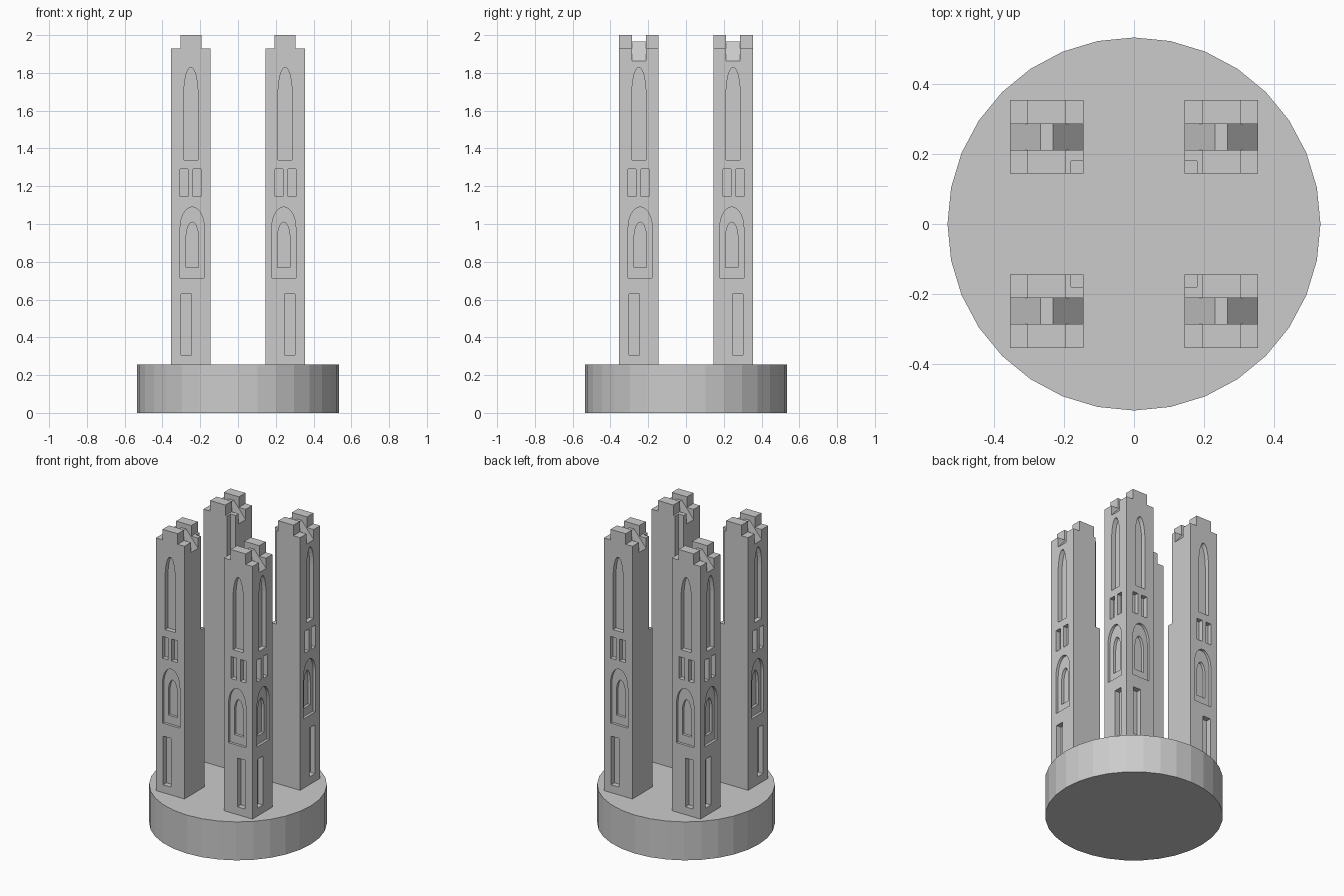
import bpy, bmesh, math
from mathutils import Matrix

cube = bpy.data.objects.get("Cube")
if cube:
    bpy.data.objects.remove(cube, do_unlink=True)

stone = bpy.data.materials.new("grey_stone")
stone.use_nodes = True
grey = (0.6, 0.6, 0.6, 1.0)
stone.diffuse_color = grey
stone.node_tree.nodes["Principled BSDF"].inputs["Base Color"].default_value = grey

LO, HI, MID = 0.1445, 0.3545, 0.2495   # tower footprint, same in x and y
BASE_TOP, TOP, SHOULDER = 0.255, 2.0, 1.93


def add_object(name, bm):
    bmesh.ops.recalc_face_normals(bm, faces=bm.faces)
    mesh = bpy.data.meshes.new(name)
    bm.to_mesh(mesh)
    bm.free()
    mesh.materials.append(stone)
    obj = bpy.data.objects.new(name, mesh)
    bpy.context.collection.objects.link(obj)
    return obj


def prism(name, outline, start, end, axis):
    """Extrude an upright outline (across, height) along the x or y axis."""
    bm = bmesh.new()
    place = (lambda u, v, t: (t, u, v)) if axis == "x" else (lambda u, v, t: (u, t, v))
    face = bm.faces.new([bm.verts.new(place(u, v, start)) for u, v in outline])
    moved = bmesh.ops.extrude_face_region(bm, geom=[face])["geom"]
    verts = [g for g in moved if isinstance(g, bmesh.types.BMVert)]
    bmesh.ops.translate(bm, verts=verts, vec=place(0, 0, end - start))
    return add_object(name, bm)


def rect(u0, u1, v0, v1):
    return [(u0, v0), (u1, v0), (u1, v1), (u0, v1)]


def arch(u0, u1, v0, spring, top, steps=14):
    centre, half = (u0 + u1) / 2, (u1 - u0) / 2
    curve = []
    for i in range(steps + 1):
        a = math.pi * i / steps
        curve.append((centre + half * math.cos(a), spring + (top - spring) * math.sin(a)))
    return [(u0, v0), (u1, v0)] + curve


def carve(obj, cutter):
    """Subtract the cutter and discard it."""
    mod = obj.modifiers.new("cut", "BOOLEAN")
    mod.operation, mod.solver, mod.object = "DIFFERENCE", "EXACT", cutter
    bpy.context.view_layer.update()
    graph = bpy.context.evaluated_depsgraph_get()
    result = bpy.data.meshes.new_from_object(obj.evaluated_get(graph))
    obj.modifiers.clear()
    obj.data = result
    bpy.data.objects.remove(cutter, do_unlink=True)


# Round base
bm = bmesh.new()
bmesh.ops.create_cone(bm, cap_ends=True, segments=32, radius1=0.534, radius2=0.534,
                      depth=BASE_TOP, matrix=Matrix.Translation((0, 0, BASE_TOP / 2)))
add_object("round_base", bm)

# Tower shaft
tower = prism("tower", rect(LO, HI, BASE_TOP - 0.01, TOP), LO, HI, "y")

# Shoulders beside the battlements
for u0, u1 in ((0.1, 0.194), (0.305, 0.4)):
    carve(tower, prism("cutter", rect(u0, u1, SHOULDER, 2.1), 0.1, 0.4, "y"))

# Gap between the battlements, leaving a small ridged roof
ridge = [(0.1, 1.809), (MID - 0.018, 1.967), (MID + 0.018, 1.967), (0.399, 1.809),
         (0.399, 2.1), (0.1, 2.1)]
ridge[0] = (0.1, 1.862 - (LO - 0.1) * 1.21)
ridge[3] = (0.399, 1.862 - (0.399 - HI) * 1.21)
carve(tower, prism("cutter", ridge, 0.212, 0.287, "y"))

# Inner corner set back above the ledge
carve(tower, prism("cutter", rect(0.1, 0.181, 1.31, 2.1), 0.1, 0.181, "y"))

# Recessed windows on both outer faces: outline, depth
windows = [
    (rect(0.245, 0.301, 0.307, 0.63), 0.035),
    (arch(0.179, 0.306, 0.715, 0.98, 1.09), 0.017),
    (arch(0.209, 0.275, 0.77, 0.92, 1.01), 0.035),
    (rect(0.196, 0.238, 1.145, 1.29), 0.03),
    (rect(0.266, 0.307, 1.145, 1.29), 0.03),
    (arch(0.212, 0.287, 1.34, 1.68, 1.83), 0.03),
]
for axis in "xy":
    for outline, depth in windows:
        carve(tower, prism("cutter", outline, HI - depth, 0.4, axis))

# Mirror the tower to the other three corners
tower.name = "tower_back_left"
for name, sx, sy in (("tower_back_right", -1, 1), ("tower_front_left", 1, -1),
                     ("tower_front_right", -1, -1)):
    bm = bmesh.new()
    bm.from_mesh(tower.data)
    bmesh.ops.scale(bm, verts=bm.verts, vec=(sx, sy, 1))
    add_object(name, bm)
